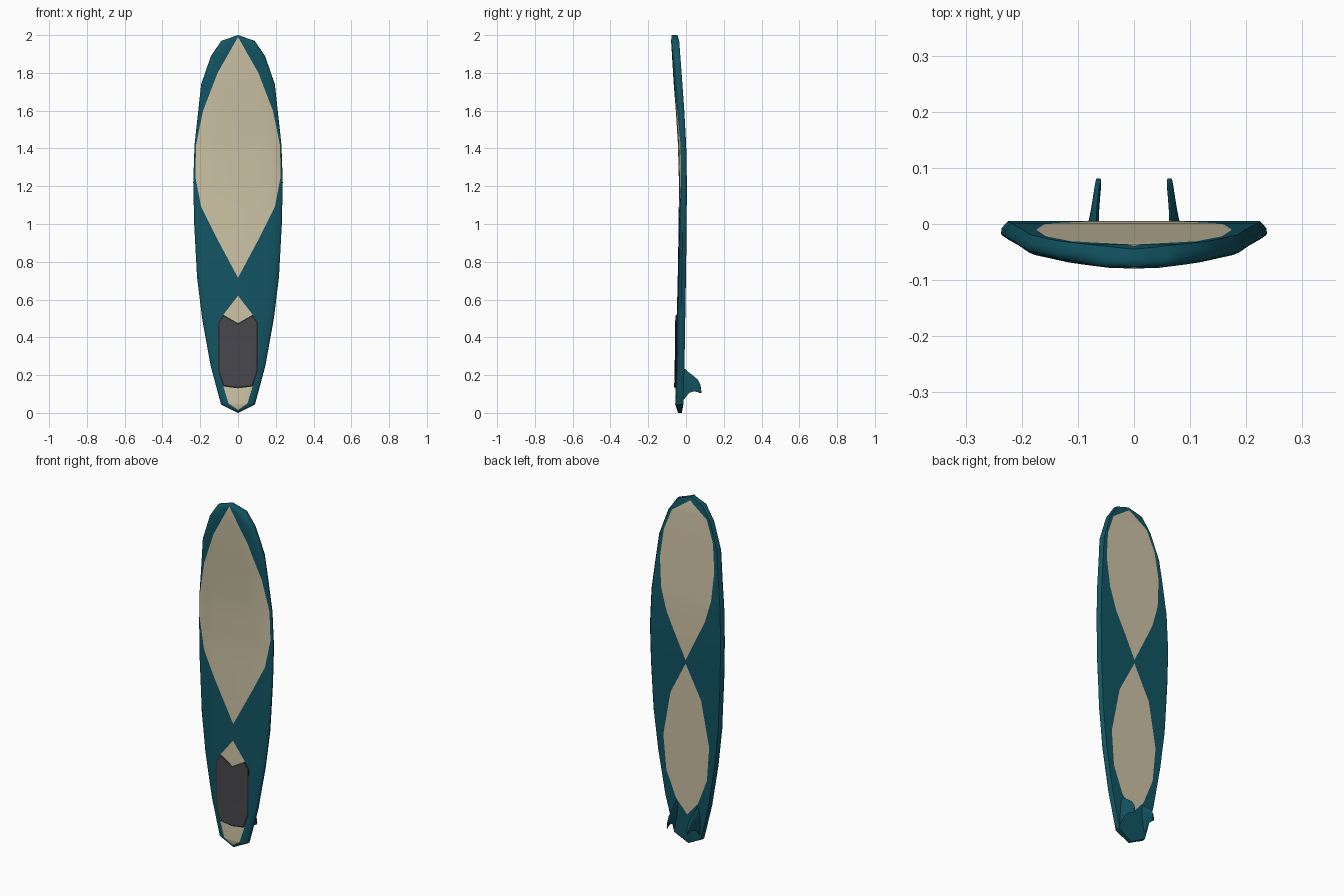
import bpy, bmesh, math

if "Cube" in bpy.data.objects:
    bpy.data.objects.remove(bpy.data.objects["Cube"])


def material(name, rgb):
    m = bpy.data.materials.new(name)
    m.diffuse_color = (*rgb, 1)
    m.use_nodes = True
    m.node_tree.nodes["Principled BSDF"].inputs["Base Color"].default_value = m.diffuse_color
    return m


TEAL = material("teal", (0.006, 0.09, 0.125))
CREAM = material("cream", (0.61, 0.54, 0.375))
GREY = material("pad grey", (0.065, 0.065, 0.073))
DARK = material("pad rim", (0.025, 0.025, 0.029))


def lerp(table, z):
    """Piecewise linear lookup, zero outside the table."""
    for (a, va), (b, vb) in zip(table, table[1:]):
        if a <= z <= b:
            return va + (vb - va) * (z - a) / (b - a)
    return 0.0


# Height -> half width, back surface y, thickness
WIDTH = [(0, 0), (0.045, 0.09), (0.25, 0.145), (0.5, 0.19), (0.72, 0.217),
         (1.0, 0.232), (1.22, 0.237), (1.42, 0.23), (1.74, 0.195),
         (1.89, 0.143), (1.97, 0.088), (2.0, 0)]
BACK = [(0, -0.022), (0.045, -0.014), (0.25, -0.008), (0.5, -0.004), (0.8, 0.001),
        (1.2, 0.005), (1.42, 0.001), (1.6, -0.009), (1.74, -0.019),
        (1.89, -0.03), (1.97, -0.036), (2.0, -0.045)]
THICK = [(0, 0.02), (0.045, 0.043), (0.5, 0.045), (0.8, 0.043), (1.2, 0.042),
         (1.74, 0.046), (1.97, 0.043), (2.0, 0.03)]
# Half widths of the painted panels
DECK_PAINT = [(0.015, 0), (0.05, 0.05), (0.14, 0.078), (0.33, 0.1), (0.52, 0.078),
              (0.62, 0), (0.715, 0), (0.93, 0.115), (1.09, 0.195), (1.25, 0.226),
              (1.42, 0.222), (1.6, 0.185), (1.8, 0.108), (1.99, 0)]
BACK_PAINT = [(0.17, 0), (0.25, 0.07), (0.4, 0.13), (0.6, 0.147), (0.86, 0.098),
              (1.05, 0), (1.07, 0), (1.32, 0.122), (1.45, 0.16), (1.62, 0.174),
              (1.78, 0.157), (1.9, 0.112), (1.98, 0)]


def deck_y(x, z):
    u = min(1, x / max(lerp(WIDTH, z), 1e-6))
    return lerp(BACK, z) - lerp(THICK, z) * (0.5 + 0.5 * math.sqrt(1 - u ** 4))


def finish(bm, name, mats, angle):
    bmesh.ops.remove_doubles(bm, verts=bm.verts, dist=1e-5)
    bmesh.ops.recalc_face_normals(bm, faces=bm.faces)
    me = bpy.data.meshes.new(name)
    bm.to_mesh(me)
    bm.free()
    for m in mats:
        me.materials.append(m)
    me.shade_smooth()
    me.set_sharp_from_angle(angle=math.radians(angle))
    ob = bpy.data.objects.new(name, me)
    bpy.context.collection.objects.link(ob)
    return ob


# Board: cross-sections whose columns follow the painted panel edges
def half_section(z):
    w, yb, t = lerp(WIDTH, z), lerp(BACK, z), lerp(THICK, z)
    a, b = min(lerp(DECK_PAINT, z), w * 0.965), min(lerp(BACK_PAINT, z), w * 0.9)
    pts = []
    for k in (0, 0.5, 0.8, 1):
        pts.append((a * k, deck_y(a * k, z)))
    for k in (0.4, 0.7, 0.87, 0.96, 1):
        x = a + (w - a) * k
        pts.append((x, deck_y(x, z) if k < 1 else yb - t * 0.5))
    pts += [(w * 0.995, yb - t * 0.28), (w * 0.95, yb)]
    pts += [(b + (w * 0.95 - b) * 0.5, yb), (b, yb), (0, yb)]
    return pts


bm = bmesh.new()
heights = sorted({z for tab in (WIDTH, BACK, DECK_PAINT, BACK_PAINT) for z, _ in tab})
for s in (1, -1):
    rows = [[bm.verts.new((s * x, y, z)) for x, y in half_section(z)] for z in heights]
    n = len(rows[0])
    for r0, r1 in zip(rows, rows[1:]):
        for i in range(n - 1):
            f = bm.faces.new((r0[i], r0[i + 1], r1[i + 1], r1[i]))
            f.material_index = 1 if i < 3 or i == n - 2 else 0
finish(bm, "board", [TEAL, CREAM], 40)

# Traction pad: follows the deck, with a dark bevelled rim
bm = bmesh.new()
columns = [(-0.105, 0.48, 0.22), (-0.078, 0.52, 0.14), (0, 0.475, 0.13),
           (0.078, 0.52, 0.14), (0.105, 0.48, 0.22)]
STEPS = 5
grid = []
for x, top, bottom in columns:
    col = []
    for i in range(STEPS + 1):
        z = top + (bottom - top) * i / STEPS
        col.append(bm.verts.new((x, deck_y(abs(x), z) - 0.004, z)))
    grid.append(col)
for c0, c1 in zip(grid, grid[1:]):
    for i in range(STEPS):
        bm.faces.new((c0[i], c0[i + 1], c1[i + 1], c1[i]))
bm.normal_update()
rim = bmesh.ops.inset_region(bm, faces=bm.faces[:], thickness=0.008, depth=0.004,
                             use_boundary=True, use_even_offset=True)
for f in rim["faces"]:
    f.material_index = 1
bm.normal_update()
if sum(f.normal.y for f in bm.faces) > 0:
    bmesh.ops.reverse_faces(bm, faces=bm.faces[:])
for v in bm.verts:      # keep the raised centre on the outside
    if not v.is_boundary:
        v.co.y = deck_y(abs(v.co.x), v.co.z) - 0.008
me = bpy.data.meshes.new("traction_pad")
bm.to_mesh(me)
bm.free()
me.materials.append(GREY)
me.materials.append(DARK)
pad = bpy.data.objects.new("traction_pad", me)
bpy.context.collection.objects.link(pad)
mod = pad.modifiers.new("thickness", 'SOLIDIFY')
mod.thickness = 0.008
mod.offset = -1
mod.material_offset_rim = 1

# Fins: swept foils leaning and toed inward
FIN = [(-0.02, 0.245, 0.06), (0.0, 0.228, 0.085), (0.018, 0.212, 0.107),
       (0.043, 0.194, 0.114), (0.064, 0.174, 0.109), (0.076, 0.15, 0.104),
       (0.081, 0.118, 0.104)]
FOIL = [(0, 0), (0.12, 0.7), (0.35, 1), (0.7, 0.6), (1, 0),
        (0.7, -0.6), (0.35, -1), (0.12, -0.7)]


def fin(side, name):
    bm = bmesh.new()
    rings = []
    for y, lead, trail in FIN:
        chord = lead - trail
        ring = []
        for u, v in FOIL:
            x = 0.074 - 0.13 * max(y, 0) + 0.09 * chord * (u - 0.5) + v * (0.003 + 0.045 * chord)
            ring.append(bm.verts.new((side * x, y, lead - chord * u)))
        rings.append(ring)
    n = len(FOIL)
    for r0, r1 in zip(rings, rings[1:]):
        for i in range(n):
            bm.faces.new((r0[i], r0[(i + 1) % n], r1[(i + 1) % n], r1[i]))
    bm.faces.new(rings[0])
    bm.faces.new(rings[-1])
    finish(bm, name, [TEAL], 45)


fin(1, "right_fin")
fin(-1, "left_fin")
